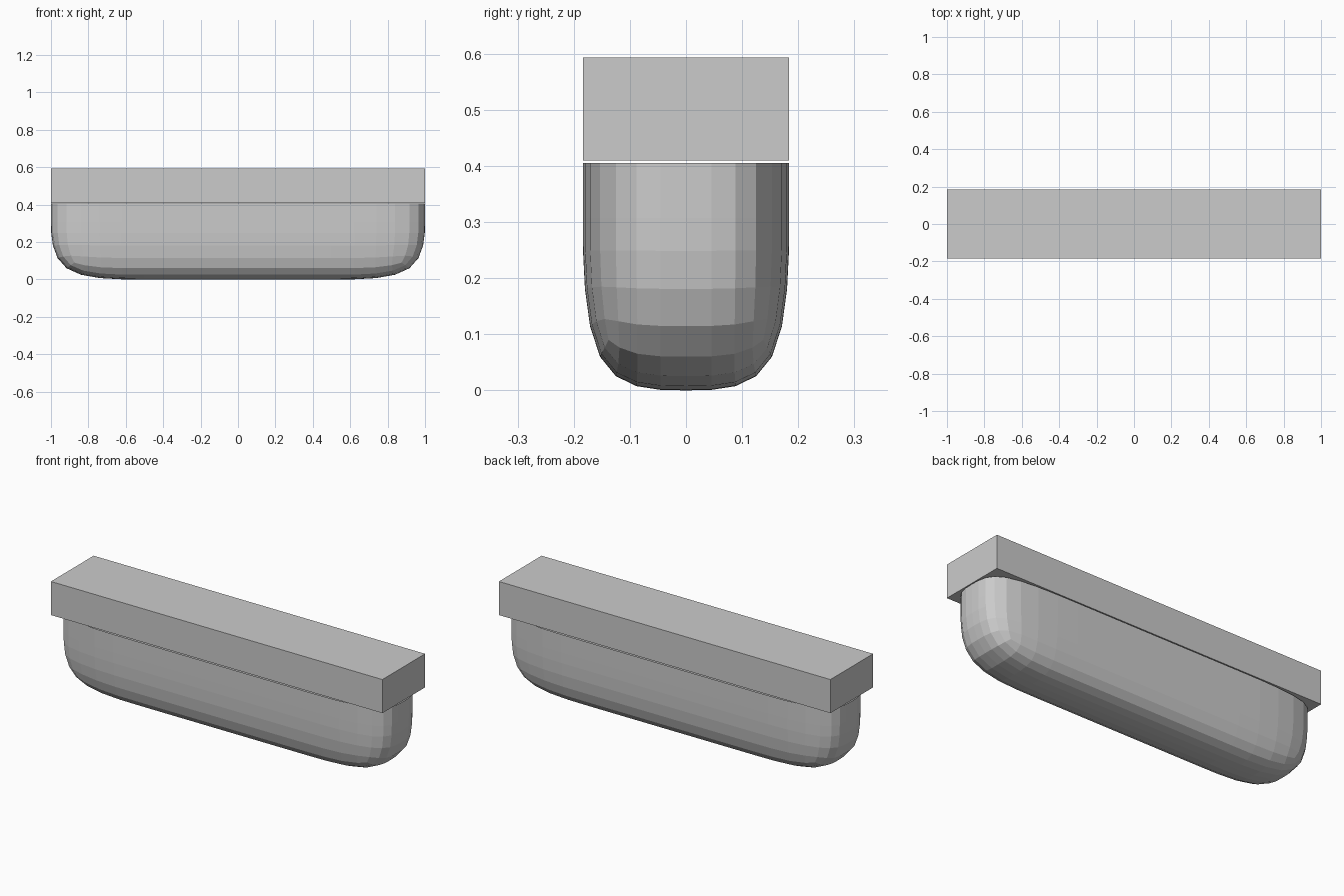
import bpy, bmesh

if "Cube" in bpy.data.objects:
    bpy.data.objects.remove(bpy.data.objects["Cube"])

A = 0.184          # half depth
GAP_LOW, GAP_HIGH, TOP = 0.405, 0.41, 0.593

grey = bpy.data.materials.new("light grey")
grey.diffuse_color = (0.6, 0.6, 0.6, 1)
grey.use_nodes = True
grey.node_tree.nodes["Principled BSDF"].inputs["Base Color"].default_value = grey.diffuse_color


def add_object(name, bm):
    bmesh.ops.recalc_face_normals(bm, faces=bm.faces)
    mesh = bpy.data.meshes.new(name)
    bm.to_mesh(mesh)
    bm.free()
    mesh.materials.append(grey)
    obj = bpy.data.objects.new(name, mesh)
    bpy.context.collection.objects.link(obj)
    return obj


# Upper block: plain rectangular bar
bm = bmesh.new()
bmesh.ops.create_cube(bm, size=1)
for v in bm.verts:
    v.co.x *= 2
    v.co.y *= 2 * A
    v.co.z = TOP if v.co.z > 0 else GAP_HIGH
add_object("upper_block", bm)

# Lower body: open-topped box cage, rounded by subdivision
bm = bmesh.new()
xs, ys = [-1, -0.5, 0, 0.5, 1], [-A, 0, A]
floor = {(i, j): bm.verts.new((x, y, 0))
         for i, x in enumerate(xs) for j, y in enumerate(ys)}
for i in range(4):
    for j in range(2):
        bm.faces.new([floor[i, j], floor[i + 1, j],
                      floor[i + 1, j + 1], floor[i, j + 1]])

# Walls rise from the floor rim in two bands
rim = ([(i, 0) for i in range(5)] + [(4, 1)]
       + [(i, 2) for i in range(4, -1, -1)] + [(0, 1)])
lower = [floor[k] for k in rim]
for z in (0.36, GAP_LOW):
    upper = [bm.verts.new((v.co.x, v.co.y, z)) for v in lower]
    for k in range(len(rim)):
        n = (k + 1) % len(rim)
        bm.faces.new([lower[k], lower[n], upper[n], upper[k]])
    lower = upper
body = add_object("rounded_body", bm)
sub = body.modifiers.new("rounding", 'SUBSURF')
sub.levels = sub.render_levels = 2
